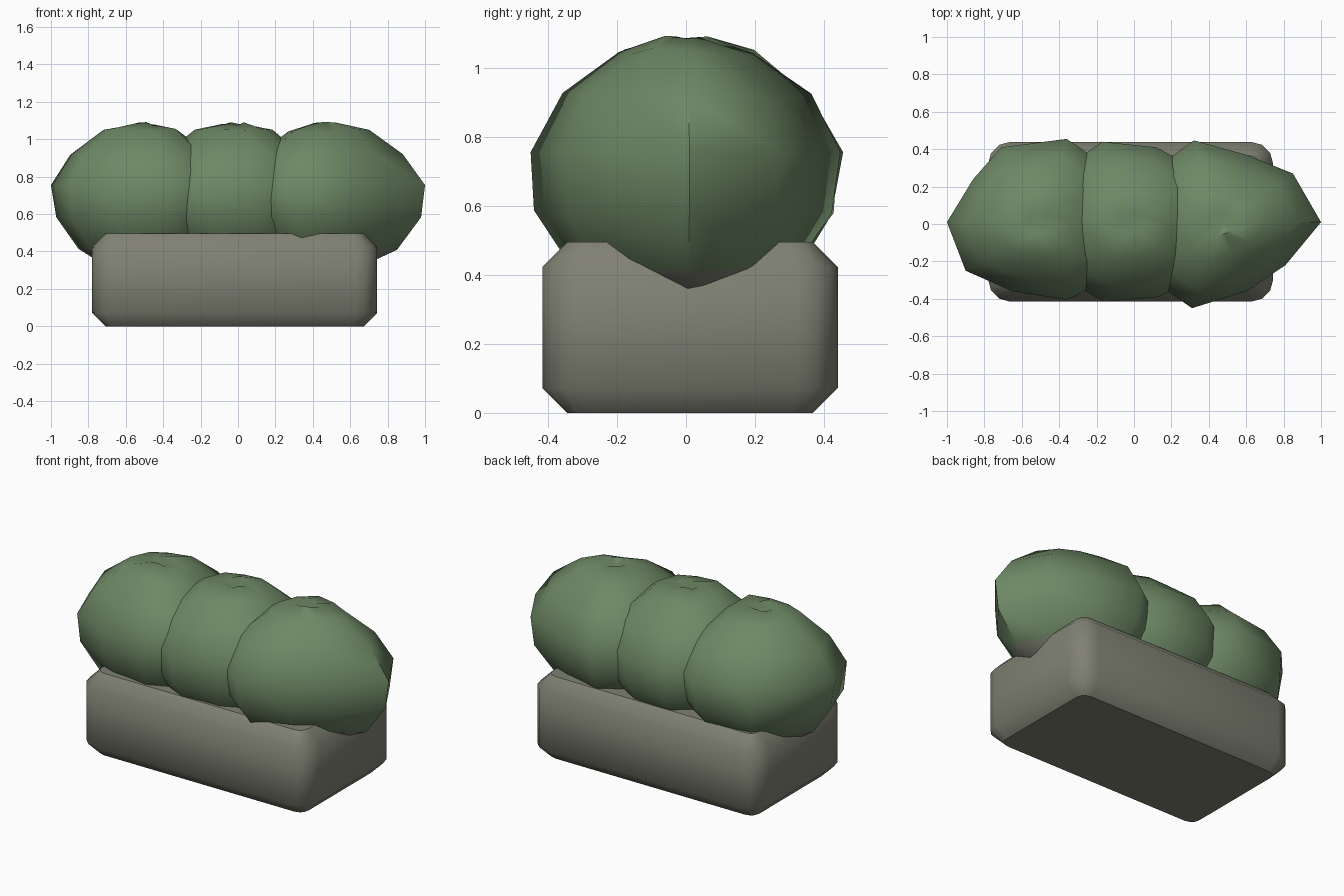
import bpy
import bmesh
import random
from math import radians
from mathutils import Vector

random.seed(4)
cube = bpy.data.objects.get("Cube")
if cube:
    bpy.data.objects.remove(cube, do_unlink=True)


def make_material(name, color):
    mat = bpy.data.materials.new(name)
    mat.use_nodes = True
    mat.diffuse_color = (*color, 1)
    mat.node_tree.nodes["Principled BSDF"].inputs["Base Color"].default_value = (*color, 1)
    return mat


leaf_green = make_material("leaf green", (0.155, 0.245, 0.13))
stone_grey = make_material("stone grey", (0.215, 0.22, 0.17))


def finish(name, bm, mats):
    bmesh.ops.recalc_face_normals(bm, faces=bm.faces)
    mesh = bpy.data.meshes.new(name)
    bm.to_mesh(mesh)
    bm.free()
    for mat in mats:
        mesh.materials.append(mat)
    obj = bpy.data.objects.new(name, mesh)
    bpy.context.collection.objects.link(obj)
    return obj


# Planter: block with rounded corners and chamfered rims
bm = bmesh.new()
bmesh.ops.create_cube(bm, size=1)
for v in bm.verts:
    v.co = Vector((v.co.x * 1.525 - 0.018, v.co.y * 0.855 + 0.012, (v.co.z + 0.5) * 0.495))
upright = [e for e in bm.edges if abs(e.verts[0].co.z - e.verts[1].co.z) > 0.1]
bmesh.ops.bevel(bm, geom=upright, offset=0.12, segments=3, profile=0.5, affect='EDGES')
rims = [e for e in bm.edges if abs(e.verts[0].co.z - e.verts[1].co.z) < 0.01]
bmesh.ops.bevel(bm, geom=rims, offset=0.072, segments=1, affect='EDGES')
bm.normal_update()
for f in bm.faces:
    f.smooth = True
for f in bm.faces:
    if abs(f.normal.z) > 0.99:
        for e in f.edges:
            e.smooth = False
finish("planter_block", bm, [stone_grey])

# Shrub profile: share of the outline, height
PROFILE = [(0.14, 1.085), (0.43, 1.05), (0.79, 0.92), (1, 0.755),
           (0.95, 0.58), (0.72, 0.42), (0.4, 0.33)]


def make_shrub(name, x, outline, end):
    bm = bmesh.new()
    rings = []
    for i, (share, z) in enumerate(PROFILE):
        ring = []
        for px, py in outline:
            wobble = 1 if i == 3 else random.uniform(0.97, 1.03)
            dz = 0 if i == 3 else random.uniform(-0.012, 0.008)
            ring.append(bm.verts.new((x + px * share * wobble, py * share * wobble, z + dz)))
        rings.append(ring)
    count = len(outline)
    for a, b in zip(rings, rings[1:]):
        for k in range(count):
            n = (k + 1) % count
            bm.faces.new((a[k], b[k], b[n], a[n]))
    # Dimpled crown and closed underside
    for ring, z in ((rings[0], 1.055), (rings[-1], 0.3)):
        tip = bm.verts.new((x, 0, z))
        for k in range(count):
            bm.faces.new((tip, ring[k], ring[(k + 1) % count]))
    # Grey underside on the overhanging ends
    for f in bm.faces:
        c = f.calc_center_median()
        if end and c.z < 0.42 and (c.x - x) * end > 0:
            f.material_index = 1
    obj = finish(name, bm, [leaf_green, stone_grey])
    bpy.context.view_layer.objects.active = obj
    obj.select_set(True)
    bpy.ops.object.shade_smooth_by_angle(angle=radians(50))
    obj.select_set(False)


# Three overlapping shrubs
make_shrub("right_shrub", -0.51,
           [(-0.49, 0.01), (-0.35, 0.24), (-0.2, 0.41), (0.15, 0.455), (0.38, 0.3),
            (0.46, 0), (0.4, -0.29), (0.15, -0.405), (-0.14, -0.36), (-0.39, -0.25)], -1)
make_shrub("middle_shrub", -0.02,
           [(-0.48, 0.01), (-0.36, 0.29), (-0.15, 0.44), (0.14, 0.41), (0.38, 0.28),
            (0.48, 0), (0.37, -0.28), (0.15, -0.39), (-0.14, -0.415), (-0.38, -0.28)], 0)
make_shrub("left_shrub", 0.47,
           [(0.53, 0.01), (0.38, 0.27), (0.13, 0.37), (-0.15, 0.447), (-0.38, 0.28),
            (-0.46, 0), (-0.39, -0.29), (-0.16, -0.45), (0.13, -0.36), (0.34, -0.22)], 1)
